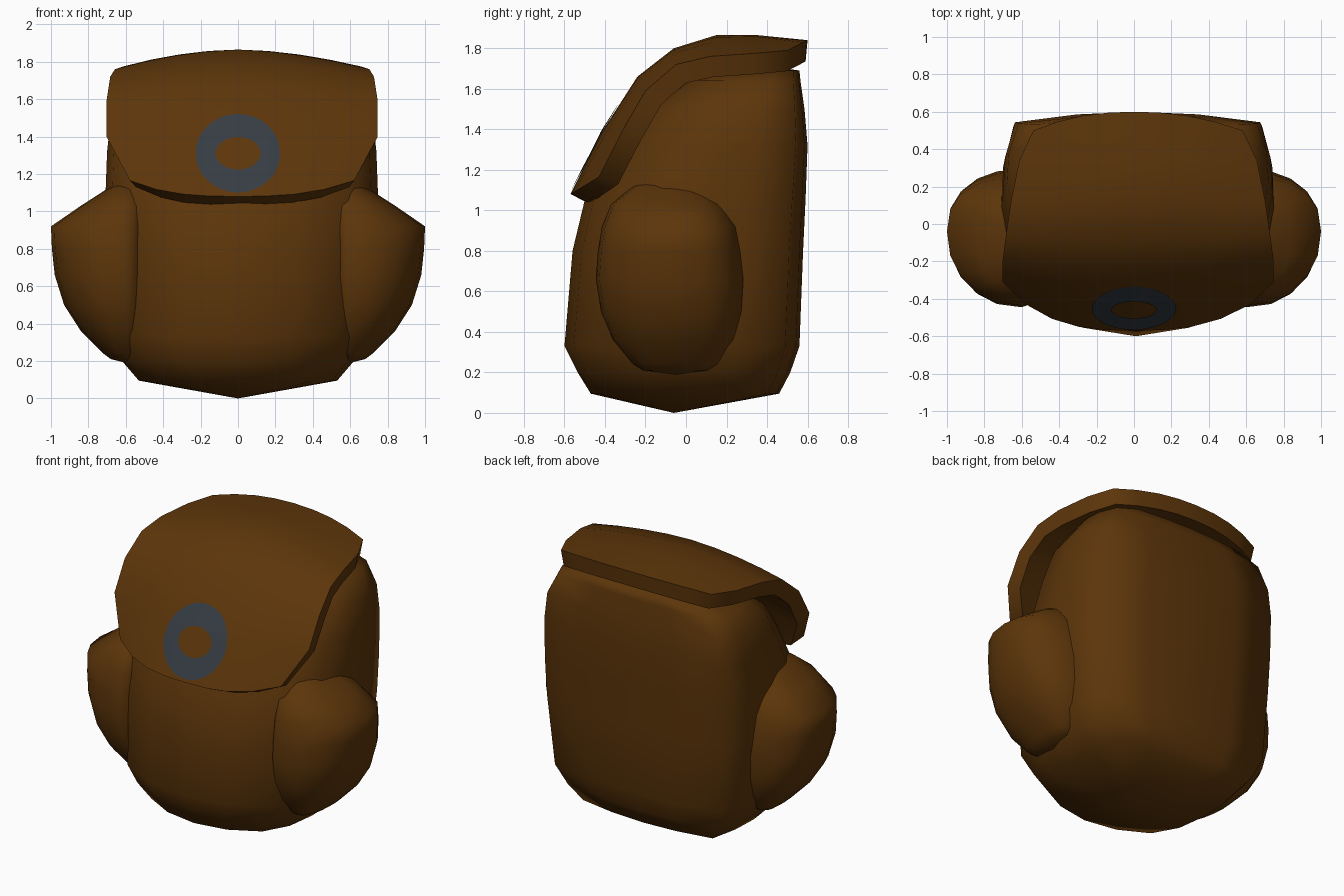
import bpy, bmesh, math
from mathutils import Vector
from mathutils.bvhtree import BVHTree

if "Cube" in bpy.data.objects:
    bpy.data.objects.remove(bpy.data.objects["Cube"])


def material(name, rgb):
    m = bpy.data.materials.new(name)
    m.diffuse_color = (*rgb, 1)
    m.use_nodes = True
    m.node_tree.nodes["Principled BSDF"].inputs["Base Color"].default_value = m.diffuse_color
    return m


LEATHER = material("brown leather", (0.108, 0.036, 0.003))
SLATE = material("slate grey", (0.036, 0.046, 0.056))


def finish(name, bm, mat, angle=80):
    bmesh.ops.recalc_face_normals(bm, faces=bm.faces)
    me = bpy.data.meshes.new(name)
    bm.to_mesh(me)
    bm.free()
    ob = bpy.data.objects.new(name, me)
    bpy.context.collection.objects.link(ob)
    me.materials.append(mat)
    bpy.ops.object.select_all(action='DESELECT')
    ob.select_set(True)
    bpy.context.view_layer.objects.active = ob
    bpy.ops.object.shade_smooth_by_angle(angle=math.radians(angle))
    return ob


def loft(rings, bottom, top):
    """Skin closed rings and close both ends to a pole."""
    bm = bmesh.new()
    vs = [[bm.verts.new(p) for p in r] for r in rings]
    n = len(vs[0])
    for a, b in zip(vs, vs[1:]):
        for i in range(n):
            j = (i + 1) % n
            bm.faces.new((a[i], a[j], b[j], b[i]))
    for ring, pole in ((vs[0], bottom), (vs[-1], top)):
        p = bm.verts.new(pole)
        for i in range(n):
            bm.faces.new((ring[i], ring[(i + 1) % n], p))
    return bm


# Main bag: rounded front, flatter back
half = [(0, 1), (.45, .97), (.91, .88), (.985, .48), (1, .08),
        (.95, -.35), (.78, -.70), (.42, -.92), (0, -1)]
section = half + [(-x, y) for x, y in half[-2:0:-1]]
levels = [  # z, half width, front y, back y, sideways shift
    (.095, .53, -.47, .46, 0), (.20, .62, -.535, .515, 0), (.33, .685, -.60, .56, .01),
    (.80, .725, -.56, .578, .02), (1.05, .73, -.50, .59, .02),
    (1.32, .72, -.335, .60, .02), (1.50, .70, -.20, .585, .02),
    (1.64, .62, 0, .565, .02), (1.69, .44, .12, .56, .02)]
rings = [[(s + x * w, (f + b) / 2 + y * (b - f) / 2, z) for x, y in section]
         for z, w, f, b, s in levels]
finish("bag_body", loft(rings, (0, -.06, 0), (0, .35, 1.72)), LEATHER)

# Side pockets: bulging rounded pouches
pouch = [  # z, outer x, front y, back y
    (.21, .68, -.21, .11), (.24, .72, -.26, .16), (.36, .84, -.36, .245),
    (.50, .93, -.42, .285), (.66, .98, -.445, .295), (.80, .995, -.435, .28),
    (.92, 1.0, -.415, .255), (1.03, .84, -.37, .19), (1.12, .70, -.26, .08)]


def power(v, e):
    return math.copysign(abs(v) ** e, v)


for side, name in ((1, "right_pocket"), (-1, "left_pocket")):
    rings = []
    for z, xo, f, b in pouch:
        ring = []
        for k in range(20):
            a = 2 * math.pi * k / 20
            c, s = power(math.cos(a), .9), power(math.sin(a), .85)
            x = .60 + c * ((xo - .60) if c > 0 else .12)
            # the outermost point sits a little behind the middle
            y = (f + b) / 2 + s * (b - f) / 2 + .04 * max(c, 0) ** 3
            ring.append((side * x, y, z))
        rings.append(ring)
    finish(name, loft(rings, (side * .60, -.05, .19), (side * .62, -.10, 1.15)), LEATHER)

# Flap: swept between a centre profile and a lower edge profile
centre = [(-.57, 1.08), (-.42, 1.38), (-.24, 1.66), (-.06, 1.80),
          (.15, 1.865), (.35, 1.865), (.60, 1.84)]
edge = [(-.43, 1.165, .60), (-.31, 1.40, .725), (-.20, 1.59, .725), (-.05, 1.72, .705),
        (.12, 1.76, .68), (.34, 1.775, .635), (.50, 1.79, .56)]
bend = [2.8, 2.2, 2, 1.8, 1.7, 1.8, 2.2]  # how late each row drops
bm = bmesh.new()
N = 8
grid = []
for (cy, cz), (ey, ez, w), e in zip(centre, edge, bend):
    row = []
    for k in range(N + 1):
        u = 2 * k / N - 1
        t = abs(u) ** e
        row.append(bm.verts.new((.022 * u * u + u * w,
                                 cy + (ey - cy) * t, cz + (ez - cz) * t)))
    grid.append(row)
for a, b in zip(grid, grid[1:]):
    for k in range(N):
        bm.faces.new((a[k], a[k + 1], b[k + 1], b[k]))
bmesh.ops.recalc_face_normals(bm, faces=bm.faces)
if sum((f.normal.z for f in bm.faces)) < 0:
    bmesh.ops.reverse_faces(bm, faces=bm.faces)
bm.normal_update()
tree = BVHTree.FromBMesh(bm)
# thicken inward, with side walls
inner = [[bm.verts.new(v.co - v.normal * .105) for v in row] for row in grid]
for a, b in zip(inner, inner[1:]):
    for k in range(N):
        bm.faces.new((a[k], b[k], b[k + 1], a[k + 1]))


def border(g):
    return (g[0] + [r[-1] for r in g[1:]] + g[-1][-2::-1] + [r[0] for r in g[-2:0:-1]])


bo, bi = border(grid), border(inner)
for i in range(len(bo)):
    j = (i + 1) % len(bo)
    bm.faces.new((bo[i], bo[j], bi[j], bi[i]))
finish("flap", bm, LEATHER, 50)

# Ring emblem: thin plate draped on the front of the flap
bm = bmesh.new()
SEG, RAD = 32, 4
loops = []
for r in range(RAD + 1):
    t = r / RAD
    loop = []
    for k in range(SEG):
        a = 2 * math.pi * k / SEG
        x = (.12 + .105 * t) * math.cos(a)
        z = 1.308 + (.087 + .123 * t) * math.sin(a)
        p, n, _, _ = tree.ray_cast(Vector((x, -2, z)), Vector((0, 1, 0)))
        loop.append(bm.verts.new(p + n * .006))
    loops.append(loop)
for a, b in zip(loops, loops[1:]):
    for k in range(SEG):
        j = (k + 1) % SEG
        bm.faces.new((a[k], b[k], b[j], a[j]))
finish("ring_emblem", bm, SLATE)
